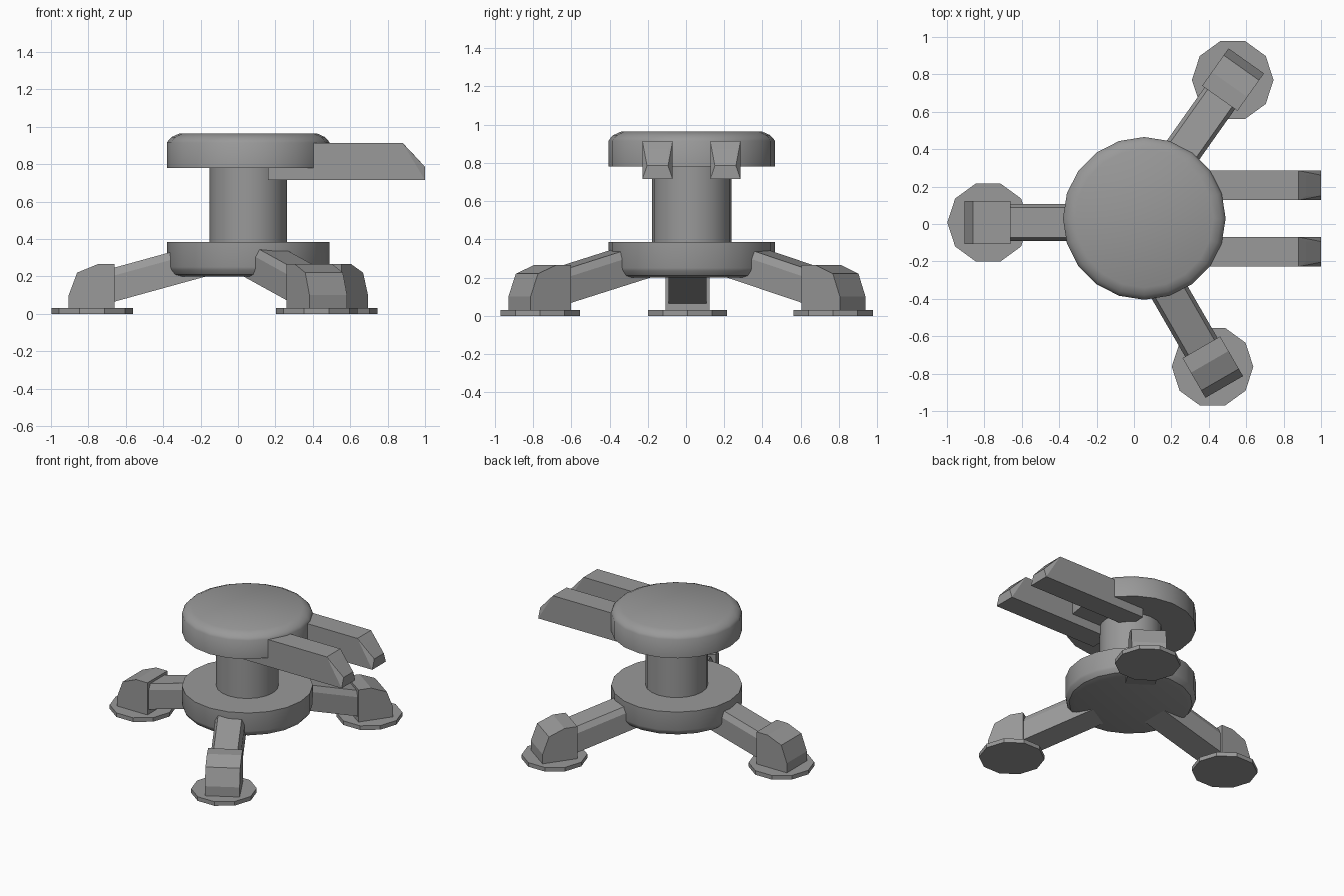
import bpy, bmesh, math
from mathutils import Matrix, Vector

cube = bpy.data.objects.get("Cube")
if cube:
    bpy.data.objects.remove(cube, do_unlink=True)

grey = bpy.data.materials.new("plain grey")
grey.use_nodes = True
colour = (0.32, 0.32, 0.32, 1)
grey.diffuse_color = colour
grey.node_tree.nodes["Principled BSDF"].inputs["Base Color"].default_value = colour

AXIS = Vector((0.055, 0.03, 0))


def finish(name, bm, matrix, smooth=False):
    bmesh.ops.recalc_face_normals(bm, faces=bm.faces)
    mesh = bpy.data.meshes.new(name)
    bm.to_mesh(mesh)
    bm.free()
    mesh.materials.append(grey)
    obj = bpy.data.objects.new(name, mesh)
    obj.matrix_world = matrix
    bpy.context.collection.objects.link(obj)
    if smooth:
        bpy.ops.object.select_all(action="DESELECT")
        obj.select_set(True)
        bpy.context.view_layer.objects.active = obj
        bpy.ops.object.shade_smooth_by_angle(angle=math.radians(35))
    return obj


def lathe(name, profile, sides, centre, smooth=True):
    """Stack rings of (radius, height) and cap both ends."""
    bm = bmesh.new()
    rings = []
    for r, z in profile:
        angles = [math.tau * i / sides for i in range(sides)]
        rings.append([bm.verts.new((r * math.cos(a), r * math.sin(a), z)) for a in angles])
    for low, high in zip(rings, rings[1:]):
        for i in range(sides):
            j = (i + 1) % sides
            bm.faces.new((low[i], low[j], high[j], high[i]))
    bm.faces.new(rings[0][::-1])
    bm.faces.new(rings[-1])
    return finish(name, bm, Matrix.Translation(centre), smooth)


def hull(name, points, matrix):
    """Convex solid, symmetric across its own y = 0."""
    bm = bmesh.new()
    for x, y, z in points:
        for side in (-1, 1):
            bm.verts.new((x, side * y, z))
    bmesh.ops.convex_hull(bm, input=bm.verts)
    bmesh.ops.dissolve_limit(bm, angle_limit=0.02, verts=bm.verts, edges=bm.edges)
    return finish(name, bm, matrix)


# Pedestal: base disc rounded below, column, top disc rounded above
lathe("base_disc", [(0.375, 0.2), (0.41, 0.21), (0.43, 0.235), (0.435, 0.25), (0.435, 0.385)], 20, AXIS)
lathe("column", [(0.207, 0.21), (0.207, 0.8)], 20, AXIS)
lathe("top_disc", [(0.435, 0.78), (0.435, 0.915), (0.425, 0.93), (0.41, 0.945), (0.37, 0.963)], 20, AXIS)

# Two prongs with sloped, chamfered tips
prong = [(0.16, 0.079, 0.715), (0.16, 0.079, 0.913), (0.88, 0.079, 0.913),
         (1.0, 0.079, 0.715), (1.0, 0.055, 0.785), (0.92, 0.055, 0.872)]
for name, y in (("left_prong", 0.206), ("right_prong", -0.149)):
    hull(name, prong, Matrix.Translation((0, y, 0)))

# Legs: local +x points outward from the foot pad centre
block_side = [(-0.12, 0.03), (-0.12, 0.265), (-0.03, 0.265), (0.08, 0.22), (0.125, 0.1), (0.125, 0.03)]
block = [(x, 0.116, z) for x, z in block_side]
beam = []
for x, low in ((-0.08, 0.054), (-0.61, 0.2)):
    beam += [(x, 0.1, low), (x, 0.1, low + 0.14), (x, 0.08, low + 0.182)]

for name, x, y, angle in (("right", -0.78, 0.008, 180), ("back", 0.528, 0.77, 54.7), ("front", 0.42, -0.763, -60)):
    place = Matrix.Translation((x, y, 0)) @ Matrix.Rotation(math.radians(angle), 4, "Z")
    lathe(name + "_foot_pad", [(0.218, 0), (0.218, 0.03)], 10, (x, y, 0), smooth=False)
    hull(name + "_foot_block", block, place)
    hull(name + "_leg_beam", beam, place)
